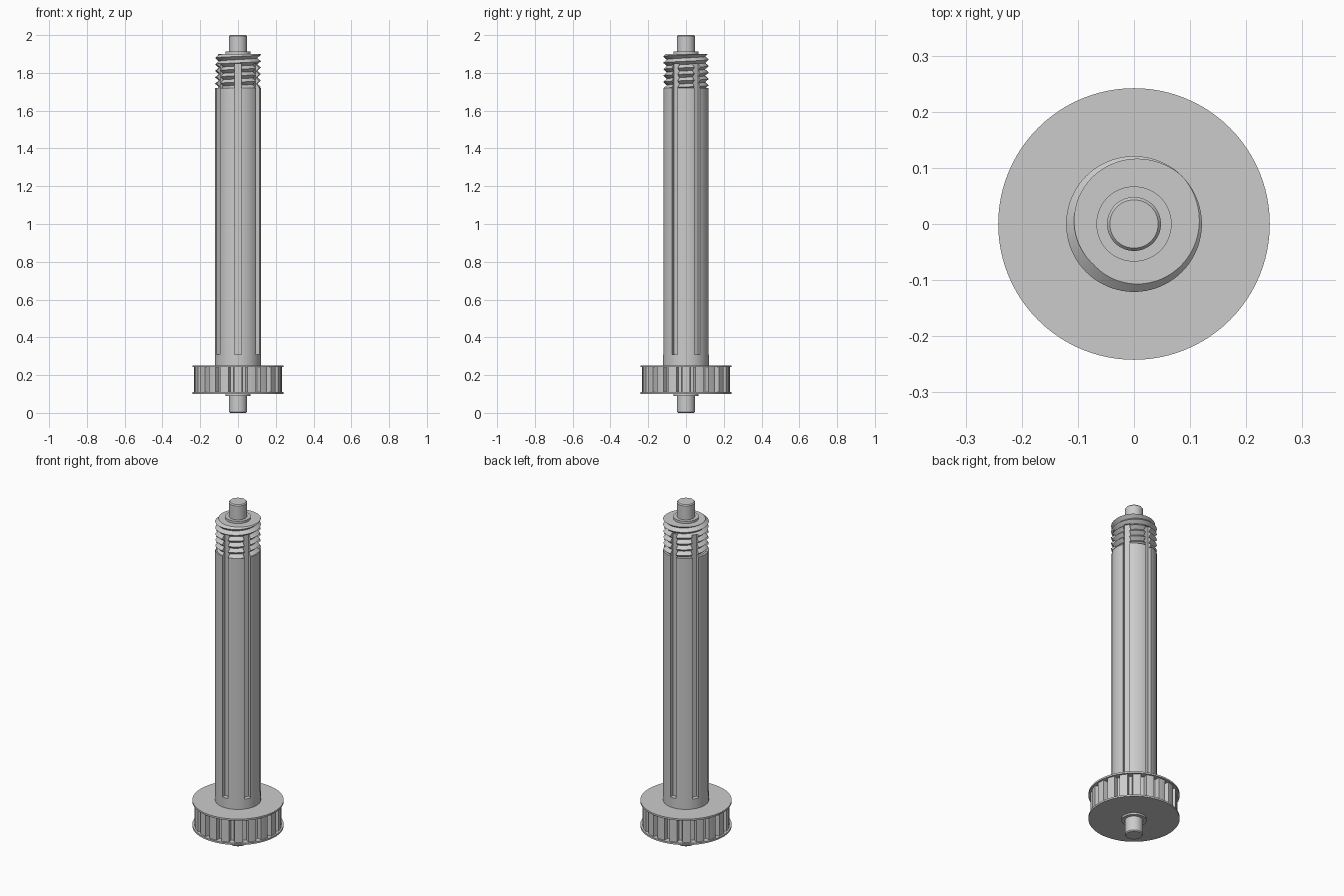
import bpy, bmesh
from math import sin, cos, pi, tau, radians

cube = bpy.data.objects.get("Cube")
if cube:
    bpy.data.objects.remove(cube)

steel = bpy.data.materials.new("grey steel")
steel.use_nodes = True
steel.diffuse_color = (0.6, 0.6, 0.6, 1)
steel.node_tree.nodes["Principled BSDF"].inputs["Base Color"].default_value = (0.6, 0.6, 0.6, 1)

SHAFT_R, ROOT_R, SLOT_FLOOR = 0.121, 0.102, 0.096
THREAD_LOW, THREAD_TOP, PITCH = 1.72, 1.90, 0.034


def finish(bm, name):
    bmesh.ops.recalc_face_normals(bm, faces=bm.faces[:])
    mesh = bpy.data.meshes.new(name)
    bm.to_mesh(mesh)
    bm.free()
    mesh.materials.append(steel)
    obj = bpy.data.objects.new(name, mesh)
    bpy.context.collection.objects.link(obj)
    return obj


def smooth(obj):
    bpy.ops.object.select_all(action='DESELECT')
    obj.select_set(True)
    bpy.context.view_layer.objects.active = obj
    bpy.ops.object.shade_smooth_by_angle(angle=radians(30))


def turned(name, profile, sides=96):
    """Solid of revolution from (radius, height) pairs, closed with flat ends."""
    bm = bmesh.new()
    rings = [[bm.verts.new((r * cos(tau * i / sides), r * sin(tau * i / sides), z))
              for i in range(sides)] for r, z in profile]
    for a, b in zip(rings, rings[1:]):
        for i in range(sides):
            j = (i + 1) % sides
            bm.faces.new((a[i], a[j], b[j], b[i]))
    bm.faces.new(rings[0][::-1])
    bm.faces.new(rings[-1])
    return finish(bm, name)


def thread(name, sides=96):
    """Helical V thread whose rows follow crest and root, trimmed flat at both ends."""
    bm = bmesh.new()
    crest_at_top = radians(45)

    def point(row, i):
        a = tau * i / sides
        z = THREAD_LOW + PITCH * (a / tau + row / 2)
        z = min(max(z, THREAD_LOW), THREAD_TOP)
        phase = ((z - THREAD_TOP) / PITCH - (a - crest_at_top) / tau) % 1
        r = ROOT_R + (SHAFT_R - ROOT_R) * abs(1 - 2 * phase)
        return bm.verts.new((r * cos(a), r * sin(a), z))

    # Offset rows so that they land exactly on crests and roots
    shift = 2 * ((THREAD_TOP - THREAD_LOW) / PITCH - crest_at_top / tau) % 1
    rows = [[point(k + shift, i) for i in range(sides + 1)] for k in range(-4, 14)]
    for a, b in zip(rows, rows[1:]):
        for i in range(sides):
            bm.faces.new((a[i], a[i + 1], b[i + 1], b[i]))
    bmesh.ops.remove_doubles(bm, verts=bm.verts[:], dist=1e-5)
    for z in (THREAD_LOW, THREAD_TOP):
        rim = [e for e in bm.edges if e.is_boundary
               and all(abs(v.co.z - z) < 1e-4 for v in e.verts)]
        bmesh.ops.holes_fill(bm, edges=rim, sides=0)
    return finish(bm, name)


def slot_cutters():
    """Six bars that mill the lengthwise keyways."""
    bm = bmesh.new()
    low, high, half, outer = 0.31, 1.85, 0.018, 0.16
    for n in range(6):
        a = n * pi / 3 + pi / 6
        ends = []
        for z in (low, high):
            ends.append([bm.verts.new((r * cos(a) - t * sin(a), r * sin(a) + t * cos(a), z))
                         for r, t in ((SLOT_FLOOR, -half), (outer, -half),
                                      (outer, half), (SLOT_FLOOR, half))])
        bm.faces.new(ends[0])
        bm.faces.new(ends[1])
        for i in range(4):
            j = (i + 1) % 4
            bm.faces.new((ends[0][i], ends[0][j], ends[1][j], ends[1][i]))
    cutter = finish(bm, "slot_cutter")
    cutter.hide_render = True
    return cutter


def toothed_ring(name, teeth=20, low=0.108, high=0.244, tip=0.232, floor=0.205):
    """Belt wheel body: wide lands with tapered grooves between them."""
    bm = bmesh.new()
    steps = ((-0.30, tip), (-0.15, tip), (0, tip), (0.15, tip), (0.30, tip),
             (0.37, floor), (0.5, floor), (0.63, floor))
    outline = [(r, tau * (n + f) / teeth) for n in range(teeth) for f, r in steps]
    face = bm.faces.new([bm.verts.new((r * cos(a), r * sin(a), low)) for r, a in outline])
    top = bmesh.ops.extrude_face_region(bm, geom=[face])["geom"]
    bmesh.ops.translate(bm, vec=(0, 0, high - low),
                        verts=[v for v in top if isinstance(v, bmesh.types.BMVert)])
    return finish(bm, name)


# Main barrel and threaded end, both milled by the same keyways
barrel = turned("barrel", [(SHAFT_R, 0.24), (SHAFT_R, THREAD_LOW)])
screw = thread("threaded_end")
cutter = slot_cutters()
for obj in (barrel, screw):
    mod = obj.modifiers.new("keyways", 'BOOLEAN')
    mod.operation, mod.solver, mod.object = 'DIFFERENCE', 'EXACT', cutter
    bpy.ops.object.select_all(action='DESELECT')
    obj.select_set(True)
    bpy.context.view_layer.objects.active = obj
    bpy.ops.object.modifier_apply(modifier=mod.name)
    smooth(obj)
bpy.data.objects.remove(cutter)

# Belt wheel with its two flanges
smooth(toothed_ring("belt_wheel_teeth"))
for name, z in (("lower_flange", 0.10), ("upper_flange", 0.242)):
    smooth(turned(name, [(0.242, z), (0.242, z + 0.01)]))

# Bearing journals with shoulder collars and chamfered tips
smooth(turned("lower_journal", [(0.043, 0), (0.048, 0.006), (0.048, 0.09),
                                (0.067, 0.09), (0.067, 0.105)]))
smooth(turned("upper_journal", [(0.067, 1.895), (0.067, 1.913), (0.048, 1.913),
                                (0.048, 1.994), (0.043, 2.0)]))
